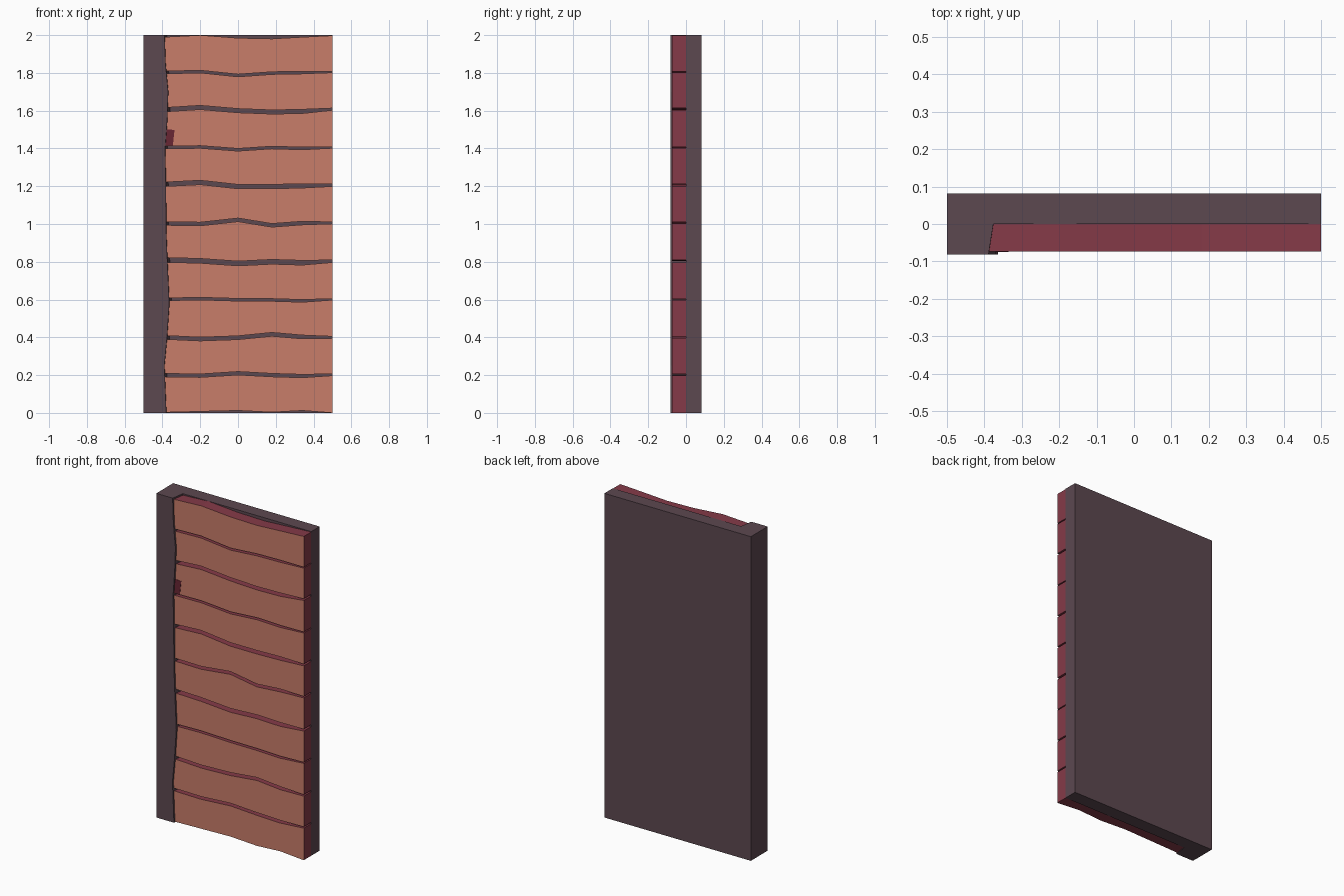
import bpy, bmesh

if "Cube" in bpy.data.objects:
    bpy.data.objects.remove(bpy.data.objects["Cube"])


def material(name, r, g, b):
    lin = [((c / 255 + 0.055) / 1.055) ** 2.4 for c in (r, g, b)]
    m = bpy.data.materials.new(name)
    m.diffuse_color = (*lin, 1)
    m.use_nodes = True
    m.node_tree.nodes["Principled BSDF"].inputs["Base Color"].default_value = m.diffuse_color
    return m


DARK = material("dark_frame", 92, 72, 80)
RED = material("plank_edge_red", 133, 58, 72)
ORANGE = material("plank_face_orange", 200, 125, 106)
CHIP = material("chip_dark_red", 104, 38, 52)


def strip(name, side_a, side_b, y0, y1, mats, back_shift=0.0):
    """Solid between two (x, z) polylines, from y0 (front) to y1 (back).
    With two materials the second one goes on the front faces.
    back_shift moves the rear of side_b along x."""
    bm = bmesh.new()
    rows = []
    for (ax, az), (bx, bz) in zip(side_a, side_b):
        rows.append([bm.verts.new(p) for p in (
            (ax, y0, az), (bx, y0, bz), (bx + back_shift, y1, bz), (ax, y1, az))])
    for r, s in zip(rows, rows[1:]):
        for i in range(4):
            j = (i + 1) % 4
            bm.faces.new((r[i], r[j], s[j], s[i]))
    bm.faces.new(rows[0])
    bm.faces.new(rows[-1])
    bmesh.ops.recalc_face_normals(bm, faces=bm.faces)
    if len(mats) > 1:
        for f in bm.faces:
            f.material_index = 1 if f.normal.y < -0.9 else 0
    me = bpy.data.meshes.new(name)
    bm.to_mesh(me)
    bm.free()
    for m in mats:
        me.materials.append(m)
    ob = bpy.data.objects.new(name, me)
    bpy.context.collection.objects.link(ob)
    return ob


D = 0.082      # half depth of the whole panel
FACE = -0.073  # front of the planks

# backing board
strip("backing_board", [(-0.5, 0), (0.5, 0)], [(-0.5, 2), (0.5, 2)], 0, D, [DARK])

# left post with a hand-cut inner edge
edge = [(-.38, 0), (-.39, .25), (-.376, .4), (-.364, .58), (-.374, .8), (-.38, .95),
        (-.382, 1.2), (-.386, 1.4), (-.375, 1.55), (-.37, 1.7), (-.384, 1.85), (-.389, 2)]
strip("left_post", [(-0.5, z) for _, z in edge], edge, -D, 0, [DARK], back_shift=0.013)

# wavy joints: centre offset from k * 0.2 and gap width, in thousandths
XS = (-.395, -.2, 0, .18, .34, .5)
OFFSETS = [
    (-4, 1, 6, -3, 6, -3),
    (0, -3, 10, 0, -5, 2),
    (0, -9, -2, 16, 2, 0),
    (1, 5, -1, -2, -7, 1),
    (10, 5, -9, 0, -5, 3),
    (3, 0, 22, -7, 5, 6),
    (10, 20, -2, -2, 2, 5),
    (5, 8, -7, 5, 0, 5),
    (5, 17, 0, -7, -4, 8),
    (2, 7, -14, -1, 2, 5),
    (-4, 6, -9, -13, -4, 1),
]
GAPS = (13, 17, 19, 13, 24, 18, 22, 13, 21, 13, 13)


def joint(k, side):
    pts = []
    for x, o in zip(XS, OFFSETS[k]):
        half = GAPS[k] / 2 * (0.5 if x == 0.5 else 1)
        z = k * 0.2 + (o + side * half) / 1000
        pts.append((x, min(2, max(0, z))))
    return pts


# ten planks, red with orange faces
for k in range(10):
    strip(f"plank_{k + 1}", joint(k, 1), joint(k + 1, -1), FACE, 0, [RED, ORANGE])

# small dark chip beside the post
strip("plank_chip", [(-.388, 1.415), (-.388, 1.502)], [(-.345, 1.415), (-.336, 1.498)],
      FACE - 0.002, FACE + 0.002, [CHIP])
